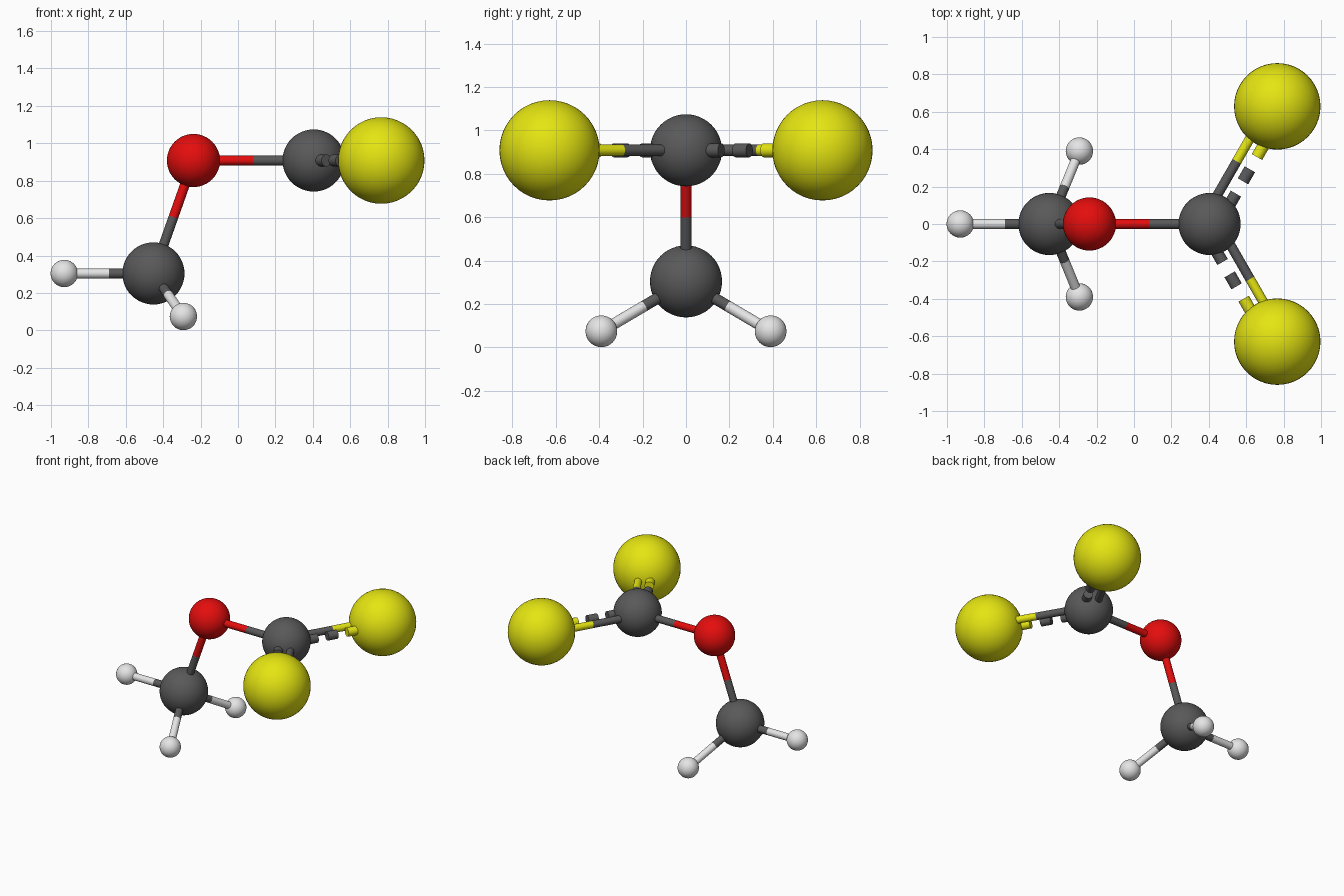
import bpy
from mathutils import Vector

cube = bpy.data.objects.get("Cube")
if cube:
    bpy.data.objects.remove(cube, do_unlink=True)


def make_material(name, color):
    mat = bpy.data.materials.new(name)
    mat.use_nodes = True
    mat.diffuse_color = (*color, 1)
    bsdf = next(n for n in mat.node_tree.nodes if n.type == 'BSDF_PRINCIPLED')
    bsdf.inputs["Base Color"].default_value = (*color, 1)
    return mat


GREY = make_material("dark grey", (0.1, 0.1, 0.1))
RED = make_material("red", (0.78, 0.004, 0.004))
YELLOW = make_material("yellow", (0.78, 0.78, 0.006))
WHITE = make_material("white", (0.78, 0.78, 0.78))


def finish(name, mat):
    obj = bpy.context.object
    obj.name = name
    obj.data.materials.append(mat)
    bpy.ops.object.shade_smooth_by_angle()
    return obj


def ball(name, center, radius, mat):
    bpy.ops.mesh.primitive_uv_sphere_add(segments=48, ring_count=24, radius=radius, location=center)
    return finish(name, mat)


def rod(name, start, end, mat, radius=0.026):
    axis = end - start
    bpy.ops.mesh.primitive_cylinder_add(
        vertices=24, radius=radius, depth=axis.length, location=(start + end) / 2,
        rotation=axis.to_track_quat('Z', 'Y').to_euler())
    return finish(name, mat)


def two_tone_rod(name, start, end, start_mat, end_mat):
    middle = (start + end) / 2
    rod(name + "_inner", start, middle, start_mat)
    rod(name + "_outer", middle, end, end_mat)


# Central chain of balls
hub = Vector((0.404, 0, 0.908))
bridge = Vector((-0.238, 0, 0.908))
base = Vector((-0.452, 0, 0.304))
ball("hub_ball", hub, 0.166, GREY)
ball("bridge_ball", bridge, 0.142, RED)
ball("base_ball", base, 0.166, GREY)
two_tone_rod("hub_rod", hub, bridge, GREY, RED)
two_tone_rod("base_rod", base, bridge, GREY, RED)

# Three small white balls around the base ball
small_balls = {
    "side": Vector((-0.929, 0, 0.304)),
    "front": Vector((-0.292, -0.39, 0.074)),
    "back": Vector((-0.292, 0.39, 0.074)),
}
for label, tip in small_balls.items():
    ball(label + "_small_ball", tip, 0.073, WHITE)
    two_tone_rod(label + "_small_rod", base, tip, GREY, WHITE)

# Two large balls, each joined by a solid rod and a dashed rod side by side
for label, side in (("front", -1), ("back", 1)):
    tip = Vector((0.766, 0.629 * side, 0.908))
    ball(label + "_large_ball", tip, 0.231, YELLOW)
    along = (tip - hub).normalized()
    offset = Vector((along.y, -along.x, 0)) * 0.041
    two_tone_rod(label + "_large_rod", hub - offset, tip - offset, GREY, YELLOW)
    for i, mat in enumerate((GREY, GREY, YELLOW)):
        center = hub + offset + along * (0.174 + 0.15 * i)
        half = along * 0.037
        rod(f"{label}_dash_{i + 1}", center - half, center + half, mat, 0.032)
